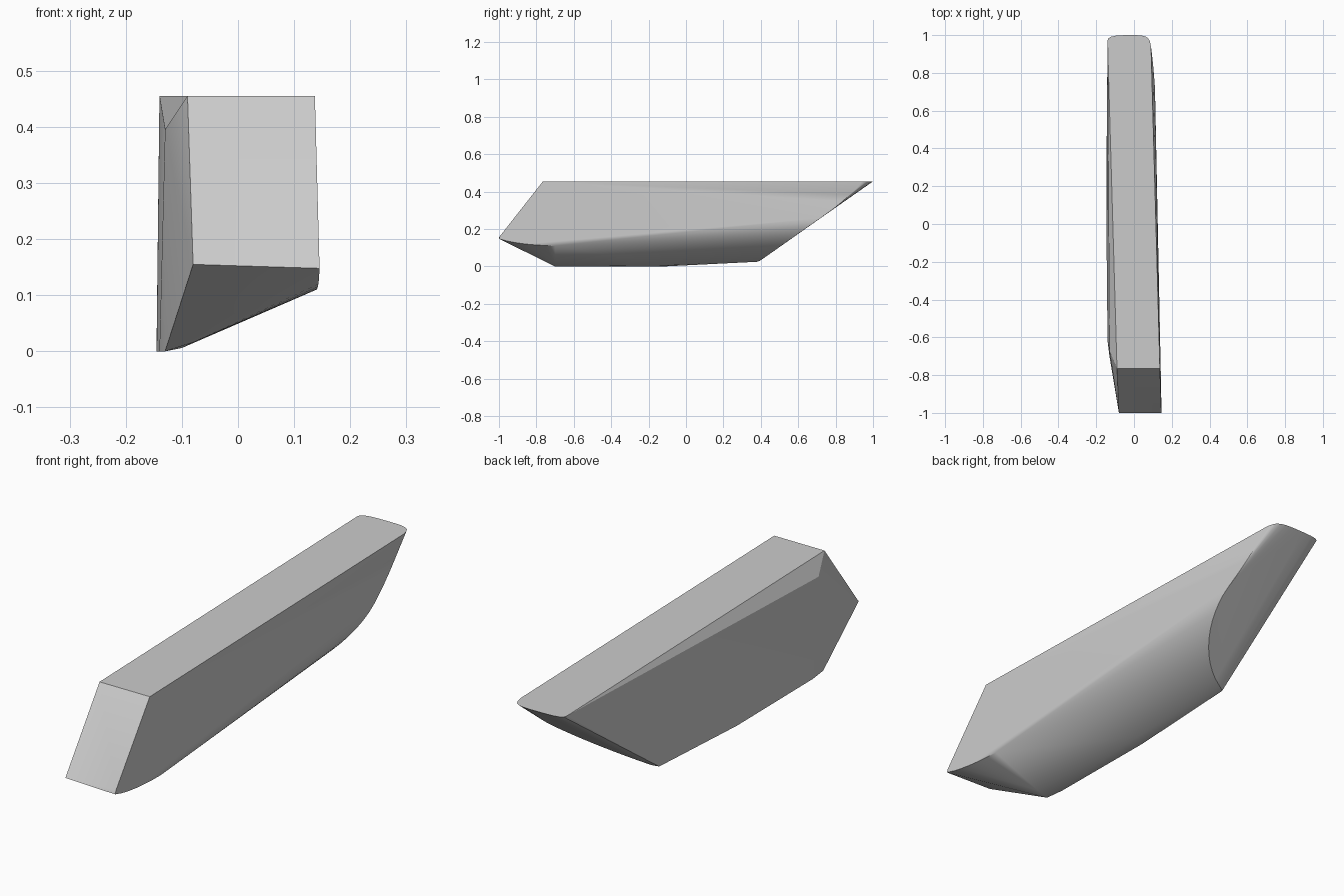
import bpy, bmesh, math
from mathutils import Vector
from mathutils.geometry import interpolate_bezier

cube = bpy.data.objects.get("Cube")
if cube:
    bpy.data.objects.remove(cube, do_unlink=True)

grey = bpy.data.materials.new("plain grey")
grey.use_nodes = True
COLOR = (0.6, 0.6, 0.6, 1)
grey.diffuse_color = COLOR
grey.node_tree.nodes["Principled BSDF"].inputs["Base Color"].default_value = COLOR

TOP = 0.455


def arc(a, b, c, d, n):
    """Points along a rounded edge."""
    return interpolate_bezier(Vector(a), Vector(b), Vector(c), Vector(d), n)


# Slanted front end: upper edge and narrow lower lip
points = [(-0.09, -0.765, TOP), (0.137, -0.765, TOP),
          (-0.08, -1, 0.155), (0.145, -0.995, 0.162), (0.145, -1, 0.148)]
# Flat inner side with a sloped strip above it
points += [(-0.13, -0.67, 0.395), (-0.13, -0.70, 0.0), (-0.14, -0.62, 0.0),
           (-0.145, -0.12, 0.0), (-0.145, 0.38, 0.025), (-0.14, 0.97, TOP)]
# Slanted bottom behind the front lip
points += [(-0.08, -0.70, 0.016), (-0.1, -0.1, 0.006)]
points += arc((0.145, -1, 0.148), (0.145, -0.92, 0.122),
              (0.142, -0.8, 0.112), (0.14, -0.70, 0.11), 7)
# Rounded outer border of the rising rear ramp
points += arc((-0.12, 0.395, 0.03), (0.04, 0.46, 0.075),
              (0.13, 0.62, 0.19), (0.108, 0.75, 0.28), 14)
points += arc((0.108, 0.75, 0.28), (0.105, 0.82, 0.33),
              (0.095, 0.9, 0.40), (0.09, 0.94, TOP), 6)
# Rounded rear edge of the top
points += arc((0.09, 0.94, TOP), (0.083, 0.99, TOP),
              (0.07, 1, TOP), (0, 1, TOP), 6)
points += arc((0, 1, TOP), (-0.11, 1, TOP),
              (-0.14, 0.995, TOP), (-0.14, 0.97, TOP), 6)

# Wrap the outline points in one solid skin
bm = bmesh.new()
for p in points:
    bm.verts.new(p)
bmesh.ops.remove_doubles(bm, verts=bm.verts[:], dist=0.001)
hull = bmesh.ops.convex_hull(bm, input=bm.verts[:])
inside = {g for g in hull["geom_interior"] + hull["geom_unused"]
          if isinstance(g, bmesh.types.BMVert)}
bmesh.ops.delete(bm, geom=list(inside), context="VERTS")
bmesh.ops.dissolve_limit(bm, angle_limit=math.radians(0.6),
                         verts=bm.verts[:], edges=bm.edges[:])
bmesh.ops.recalc_face_normals(bm, faces=bm.faces[:])

mesh = bpy.data.meshes.new("wedge_body")
bm.to_mesh(mesh)
bm.free()
mesh.materials.append(grey)
body = bpy.data.objects.new("wedge_body", mesh)
bpy.context.collection.objects.link(body)

bpy.ops.object.select_all(action="DESELECT")
body.select_set(True)
bpy.context.view_layer.objects.active = body
bpy.ops.object.shade_smooth_by_angle(angle=math.radians(25))
